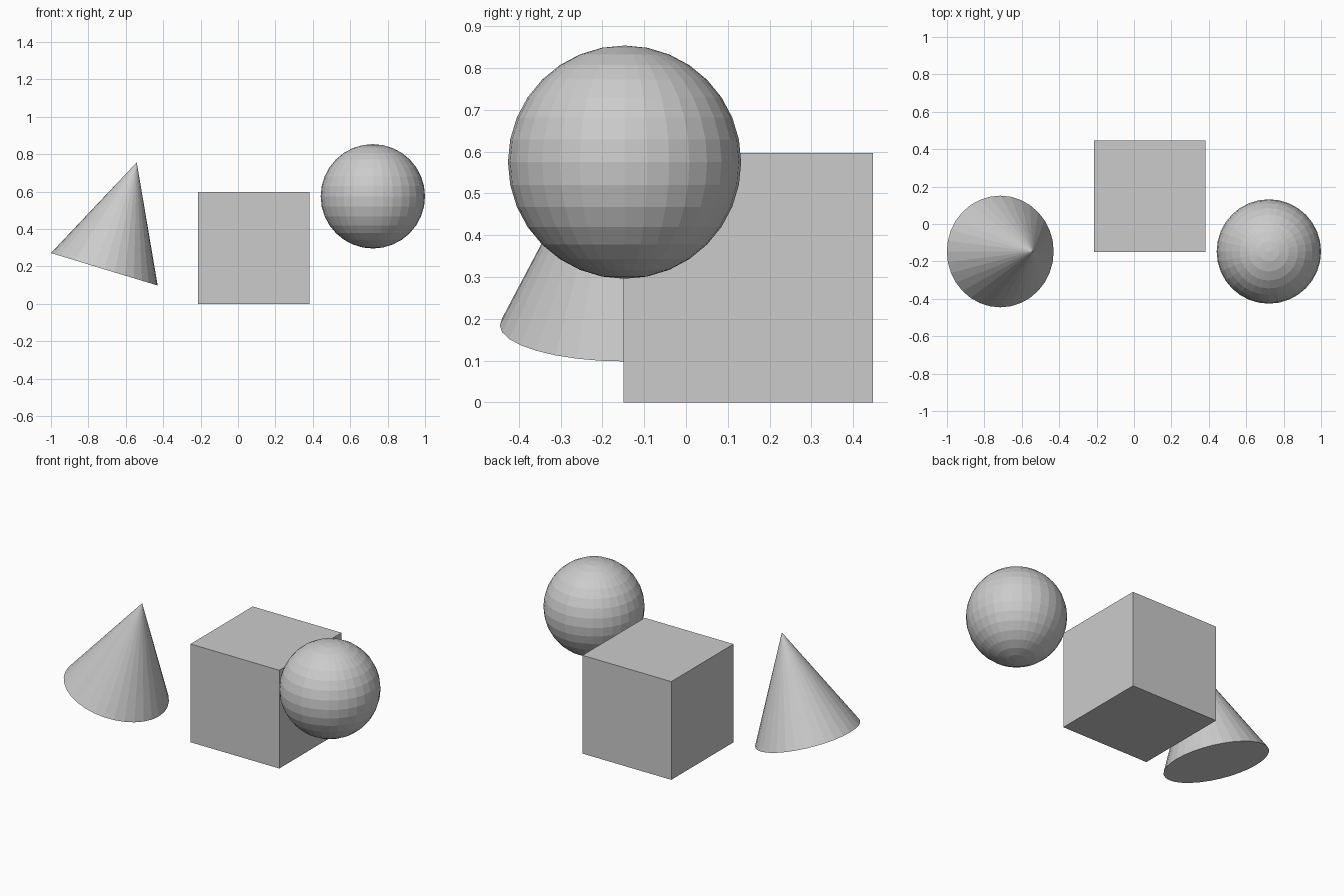
import bpy
from math import radians, sin, cos

if "Cube" in bpy.data.objects:
    bpy.data.objects.remove(bpy.data.objects["Cube"])

SIZE = 0.597            # shared edge length / cone height
ROW_Y = -0.147          # depth line of cone and sphere

# Cube standing on the ground
bpy.ops.mesh.primitive_cube_add(size=SIZE, location=(0.084, 0.149, SIZE / 2))
bpy.context.object.name = "cube"

# Floating flat-shaded ball
bpy.ops.mesh.primitive_uv_sphere_add(
    segments=32, ring_count=16, radius=0.279, location=(0.721, ROW_Y, 0.575))
bpy.context.object.name = "ball"

# Cone leaning to the right, placed by its base centre
tilt = radians(16.9)
base_x, base_z = -0.715, 0.185
bpy.ops.mesh.primitive_cone_add(
    vertices=32, radius1=SIZE / 2, radius2=0, depth=SIZE,
    location=(base_x + SIZE / 2 * sin(tilt), ROW_Y, base_z + SIZE / 2 * cos(tilt)),
    rotation=(0, tilt, 0))
bpy.context.object.name = "tilted_cone"
